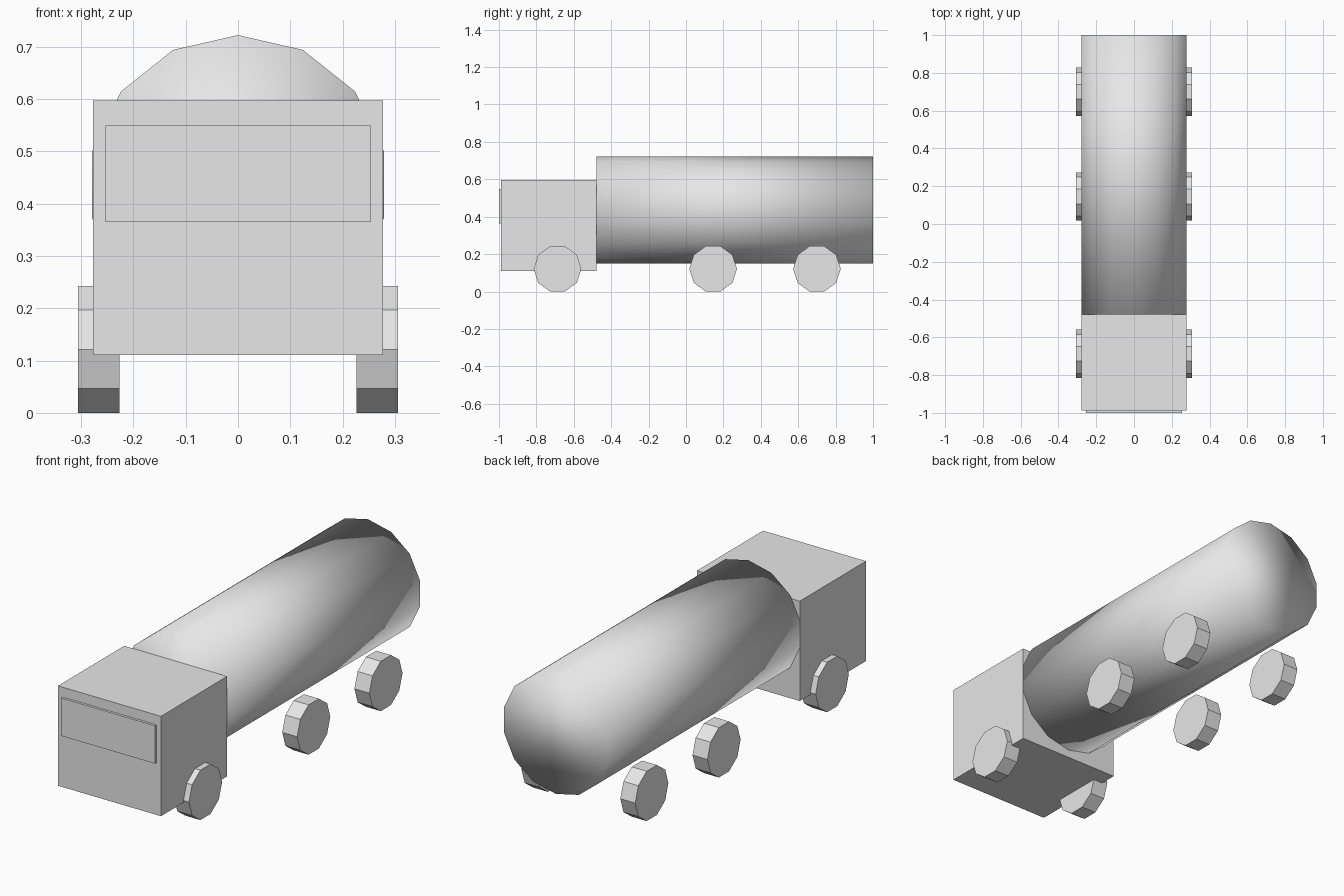
import bpy
import math
from mathutils import Matrix

if "Cube" in bpy.data.objects:
    bpy.data.objects.remove(bpy.data.objects["Cube"])

# One flat grey for the whole truck
grey = bpy.data.materials.new("light grey")
grey.diffuse_color = (0.8, 0.8, 0.8, 1)
grey.use_nodes = True
grey.node_tree.nodes["Principled BSDF"].inputs["Base Color"].default_value = grey.diffuse_color


def finish(name):
    obj = bpy.context.object
    obj.name = name
    obj.data.materials.append(grey)
    return obj


def box(name, x, y, z):
    """Box spanning the (low, high) ranges on each axis."""
    centre = [(a + b) / 2 for a, b in (x, y, z)]
    size = [b - a for a, b in (x, y, z)]
    bpy.ops.mesh.primitive_cube_add(size=1)
    obj = finish(name)
    obj.data.transform(Matrix.Translation(centre) @ Matrix.Diagonal((*size, 1)))
    return obj


def drum(name, sides, radius, depth, centre, rotation):
    """Low-poly cylinder with its mesh turned into place."""
    bpy.ops.mesh.primitive_cylinder_add(vertices=sides, radius=radius, depth=depth)
    obj = finish(name)
    obj.data.transform(Matrix.Translation(centre) @ rotation)
    return obj


# Cab with a thin raised windscreen
box("cab", (-0.277, 0.277), (-0.988, -0.479), (0.111, 0.597))
box("windscreen", (-0.253, 0.253), (-1.0, -0.988), (0.365, 0.549))

# Tank: 14 sides with a corner at the top, smooth all over including the ends
tank = drum("tank", 14, 0.286, 1.479, (0, 0.2605, 0.436),
            Matrix.Rotation(math.radians(90), 4, "X"))
tank.data.shade_smooth()

# Three axles of ten-sided wheels, flat on the ground
for axle, y in (("front", -0.687), ("middle", 0.145), ("rear", 0.70)):
    for side, x in (("left", -0.266), ("right", 0.266)):
        drum(f"{axle}_{side}_wheel", 10, 0.1275, 0.08, (x, y, 0.1213),
             Matrix.Rotation(math.radians(90), 4, "Y"))
